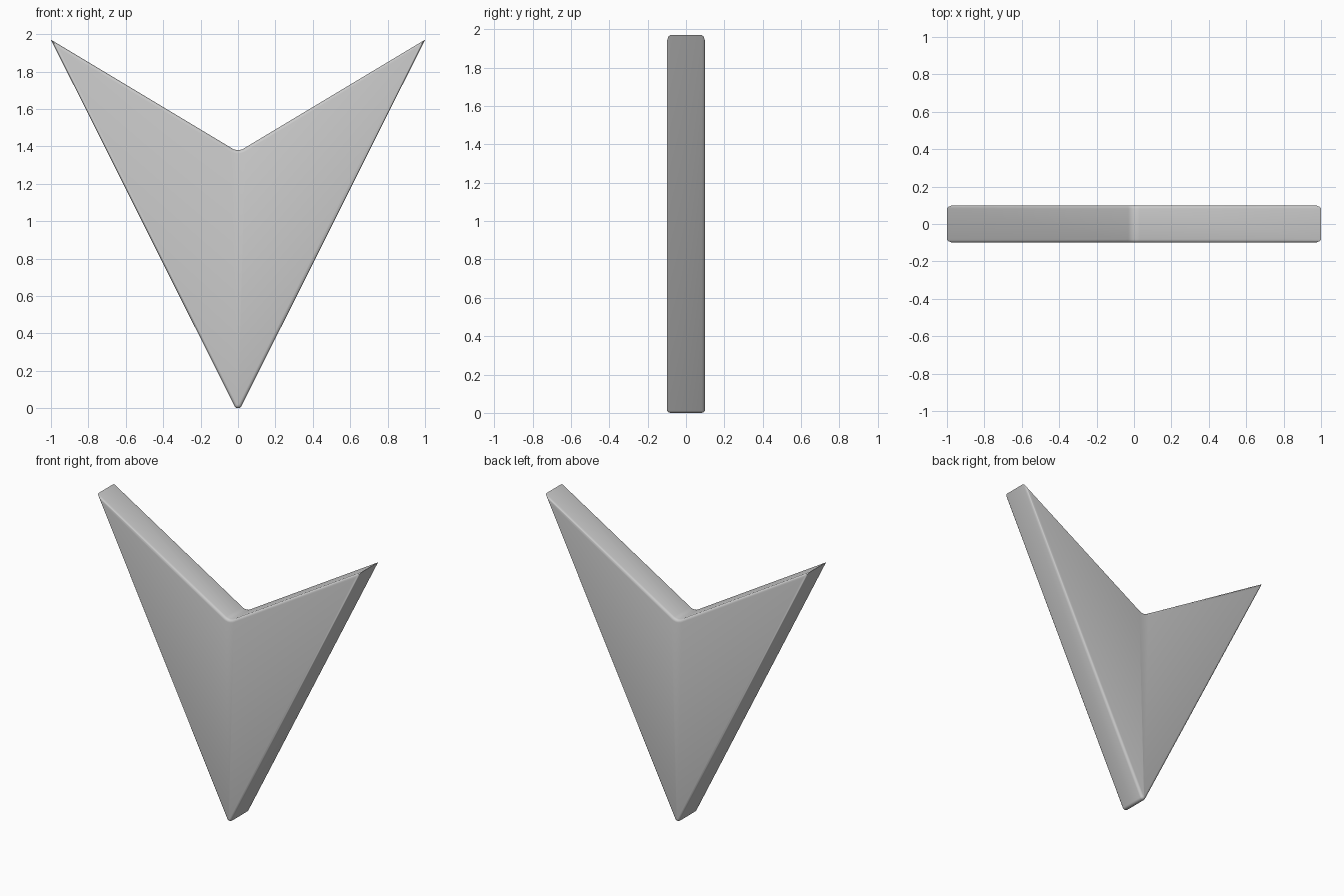
import bpy, bmesh
from math import sin, cos, atan2, pi

if "Cube" in bpy.data.objects:
    bpy.data.objects.remove(bpy.data.objects["Cube"])

HALF, TOP, THICK, EDGE = 1.0, 1.97, 0.1, 0.018


def rounded_corner(z_apex, z_flat, radius, steps=6):
    """Arc on x=0 tangent to the straight edges running up to the two wing tips."""
    half = atan2(HALF, TOP - z_apex)              # half angle at the apex
    centre = z_flat + radius
    sweep = pi / 2 - half
    return [(radius * sin(a), centre - radius * cos(a))
            for a in (sweep * (2 * i / steps - 1) for i in range(steps + 1))]


# Outline: rounded lower point, right wing tip, rounded notch, left wing tip
outline = rounded_corner(-0.025, 0.0, 0.021)
outline.append((HALF, TOP))
outline += reversed(rounded_corner(1.37, 1.38, 0.06))
outline.append((-HALF, TOP))

# Extrude the outline into a slab
bm = bmesh.new()
face = bm.faces.new([bm.verts.new((x, -THICK, z)) for x, z in outline])
ext = bmesh.ops.extrude_face_region(bm, geom=[face])
new_verts = [g for g in ext["geom"] if isinstance(g, bmesh.types.BMVert)]
bmesh.ops.translate(bm, verts=new_verts, vec=(0, 2 * THICK, 0))
bmesh.ops.recalc_face_normals(bm, faces=bm.faces)

# Soften the front and back rims
rims = [e for e in bm.edges if abs(e.verts[0].co.y - e.verts[1].co.y) < 1e-5]
bmesh.ops.bevel(bm, geom=rims, offset=EDGE, segments=3, profile=0.5,
                affect='EDGES', clamp_overlap=False)

mesh = bpy.data.meshes.new("arrowhead")
bm.to_mesh(mesh)
bm.free()
arrow = bpy.data.objects.new("arrowhead", mesh)
bpy.context.collection.objects.link(arrow)
bpy.context.view_layer.objects.active = arrow
arrow.select_set(True)
bpy.ops.object.shade_smooth_by_angle(angle=0.6)
